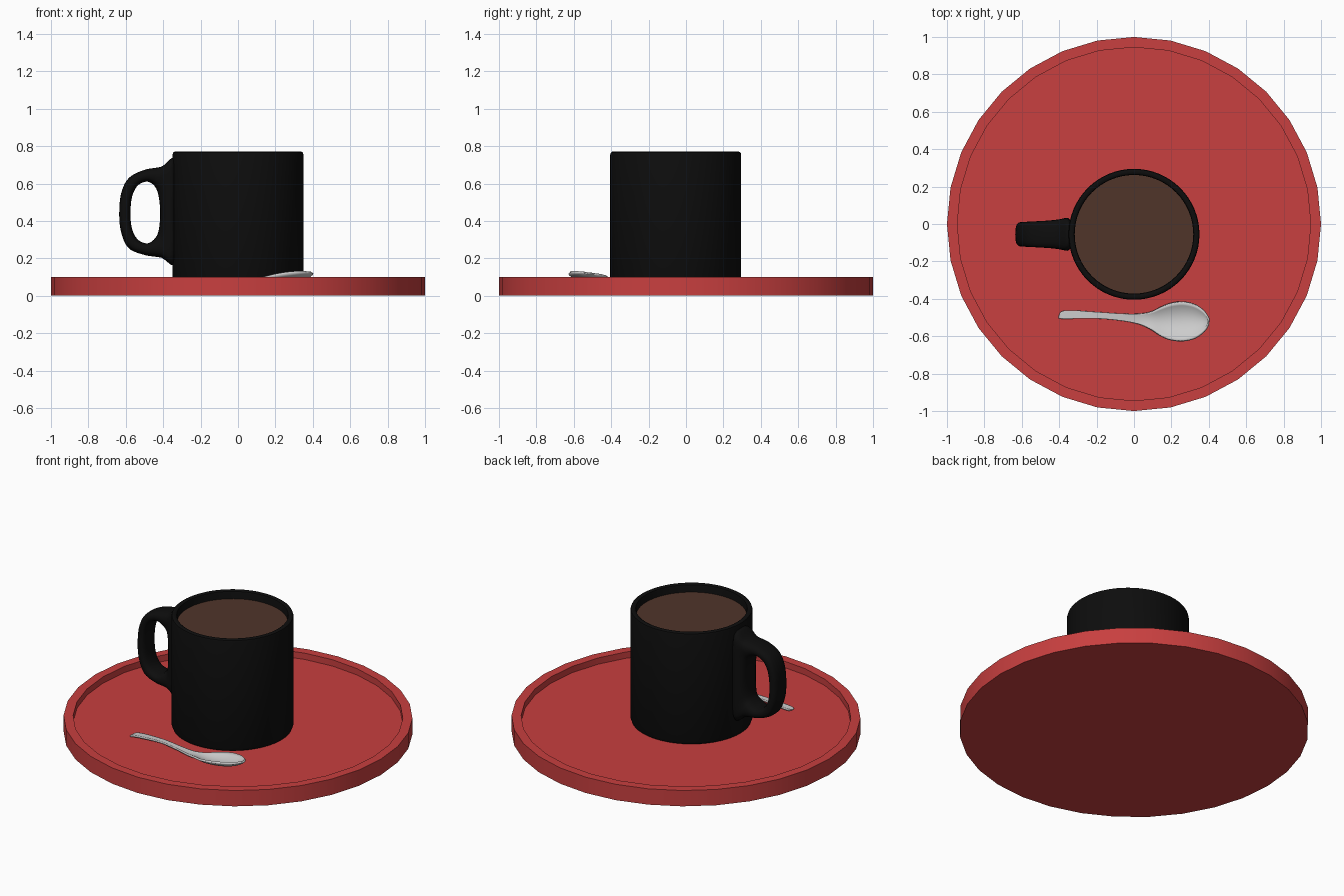
import bpy, bmesh, math
from mathutils import Vector

if "Cube" in bpy.data.objects:
    bpy.data.objects.remove(bpy.data.objects["Cube"])


def material(name, color):
    m = bpy.data.materials.new(name)
    m.diffuse_color = (*color, 1)
    m.use_nodes = True
    m.node_tree.nodes["Principled BSDF"].inputs["Base Color"].default_value = m.diffuse_color
    return m


def make(name, bm, mat=None, angle=40):
    bmesh.ops.remove_doubles(bm, verts=bm.verts, dist=1e-5)
    bmesh.ops.recalc_face_normals(bm, faces=bm.faces)
    me = bpy.data.meshes.new(name)
    bm.to_mesh(me)
    bm.free()
    ob = bpy.data.objects.new(name, me)
    bpy.context.collection.objects.link(ob)
    if mat:
        me.materials.append(mat)
    bpy.ops.object.select_all(action='DESELECT')
    ob.select_set(True)
    bpy.context.view_layer.objects.active = ob
    bpy.ops.object.shade_smooth_by_angle(angle=math.radians(angle))
    return ob


def skin(rows, close_rows, close_cols):
    """Join rows of points with quads."""
    bm = bmesh.new()
    vs = [[bm.verts.new(p) for p in row] for row in rows]
    n, m = len(vs), len(vs[0])
    for i in range(n if close_rows else n - 1):
        for j in range(m if close_cols else m - 1):
            a, b = vs[i], vs[(i + 1) % n]
            k = (j + 1) % m
            bm.faces.new((a[j], a[k], b[k], b[j]))
    # collapse the zero-length edges at poles
    bmesh.ops.dissolve_degenerate(bm, dist=1e-6, edges=bm.edges)
    return bm


def lathe(profile, sides, center=(0, 0)):
    rows = []
    for r, z in profile:
        rows.append([(center[0] + r * math.cos(2 * math.pi * i / sides),
                      center[1] + r * math.sin(2 * math.pi * i / sides), z)
                     for i in range(sides)])
    return skin(rows, False, True)


def smooth_points(pts, closed, steps=6):
    """Catmull-Rom interpolation of rows of numbers."""
    P = [Vector(p) for p in pts]
    n = len(P)
    get = (lambda i: P[i % n]) if closed else (lambda i: P[max(0, min(n - 1, i))])
    out = []
    for i in range(n if closed else n - 1):
        a, b, c, d = get(i - 1), get(i), get(i + 1), get(i + 2)
        for s in range(steps):
            t = s / steps
            out.append(0.5 * (2 * b + (c - a) * t + (2 * a - 5 * b + 4 * c - d) * t * t
                              + (3 * b - a - 3 * c + d) * t ** 3))
    if not closed:
        out.append(P[-1])
    return out


red = material("red_glaze", (0.58, 0.05, 0.05))
black = material("black_glaze", (0.004, 0.004, 0.004))
brown = material("coffee_brown", (0.08, 0.035, 0.023))
CY = -0.055   # mug centre
FLOOR = 0.06  # plate floor height

# plate with a raised rim
make("plate", lathe([(0, 0), (1, 0), (1, 0.1), (0.945, 0.1), (0.945, FLOOR), (0, FLOOR)], 32),
     red, 30)

# mug body with rounded foot and lip
make("mug_body", lathe([(0, FLOOR), (0.33, FLOOR), (0.343, 0.067), (0.35, 0.085), (0.35, 0.755),
                        (0.347, 0.765), (0.339, 0.77), (0.328, 0.77), (0.32, 0.765),
                        (0.317, 0.755), (0.317, 0.12), (0, 0.12)], 64, (0, CY)), black)

# coffee surface
make("coffee", lathe([(0, 0.72), (0.318, 0.72)], 64, (0, CY)), brown)

# mug handle: ring of sections from the hole edge (x, z) to the outer edge (x, z)
pairs = [(-.575, .44, -.635, .44), (-.566, .53, -.624, .55), (-.535, .59, -.583, .63),
         (-.485, .61, -.50, .673), (-.445, .585, -.41, .69), (-.424, .53, -.335, .725),
         (-.416, .44, -.33, .44), (-.424, .35, -.335, .175), (-.445, .305, -.41, .203),
         (-.485, .28, -.50, .218), (-.535, .30, -.585, .255), (-.566, .355, -.625, .34)]
rows = []
for ix, iz, ox, oz in smooth_points(pairs, True):
    row = []
    for k in range(20):
        c, s = math.cos(math.pi * k / 10), math.sin(math.pi * k / 10)
        u = math.copysign(abs(c) ** 0.75, c)
        v = math.copysign(abs(s) ** 0.75, s)
        x = (ix + ox) / 2 + (ox - ix) / 2 * u
        z = (iz + oz) / 2 + (oz - iz) / 2 * u
        t = min(1, max(0, (x + 0.635) / 0.285))
        row.append((x, CY + (0.064 + 0.014 * t + 0.015 * t ** 6) * v, z))
    rows.append(row)
make("mug_handle", skin(rows, True, True), black, 60)

# spoon: stations of x, near y, far y, edge height, bowl depth, sideways tilt
stations = [(-.403, -.505, -.492, .066, 0, 0), (-.37, -.507, -.462, .078, 0, 0),
            (-.2, -.506, -.470, .088, 0, 0), (-.08, -.516, -.478, .082, 0, 0),
            (.02, -.533, -.481, .076, .002, 0), (.09, -.560, -.472, .084, .010, .004),
            (.15, -.597, -.445, .096, .026, .009), (.20, -.615, -.427, .106, .036, .011),
            (.26, -.62, -.42, .115, .040, .012), (.32, -.607, -.433, .121, .034, .011),
            (.365, -.577, -.463, .124, .020, .007), (.387, -.548, -.492, .125, .008, .004),
            (.395, -.525, -.515, .125, 0, 0)]
rows = []
for x, y0, y1, z, depth, tilt in smooth_points(stations, False, 4):
    row = []
    for k in range(13):
        v = k / 6 - 1
        row.append((x, (y0 + y1) / 2 + (y1 - y0) / 2 * v, z - tilt * v - depth * (1 - v * v)))
    rows.append(row)
spoon = make("spoon", skin(rows, False, False), None, 50)
# thicken downwards
solid = spoon.modifiers.new("thickness", 'SOLIDIFY')
solid.thickness = 0.012
solid.offset = -1 if spoon.data.polygons[0].normal.z > 0 else 1
